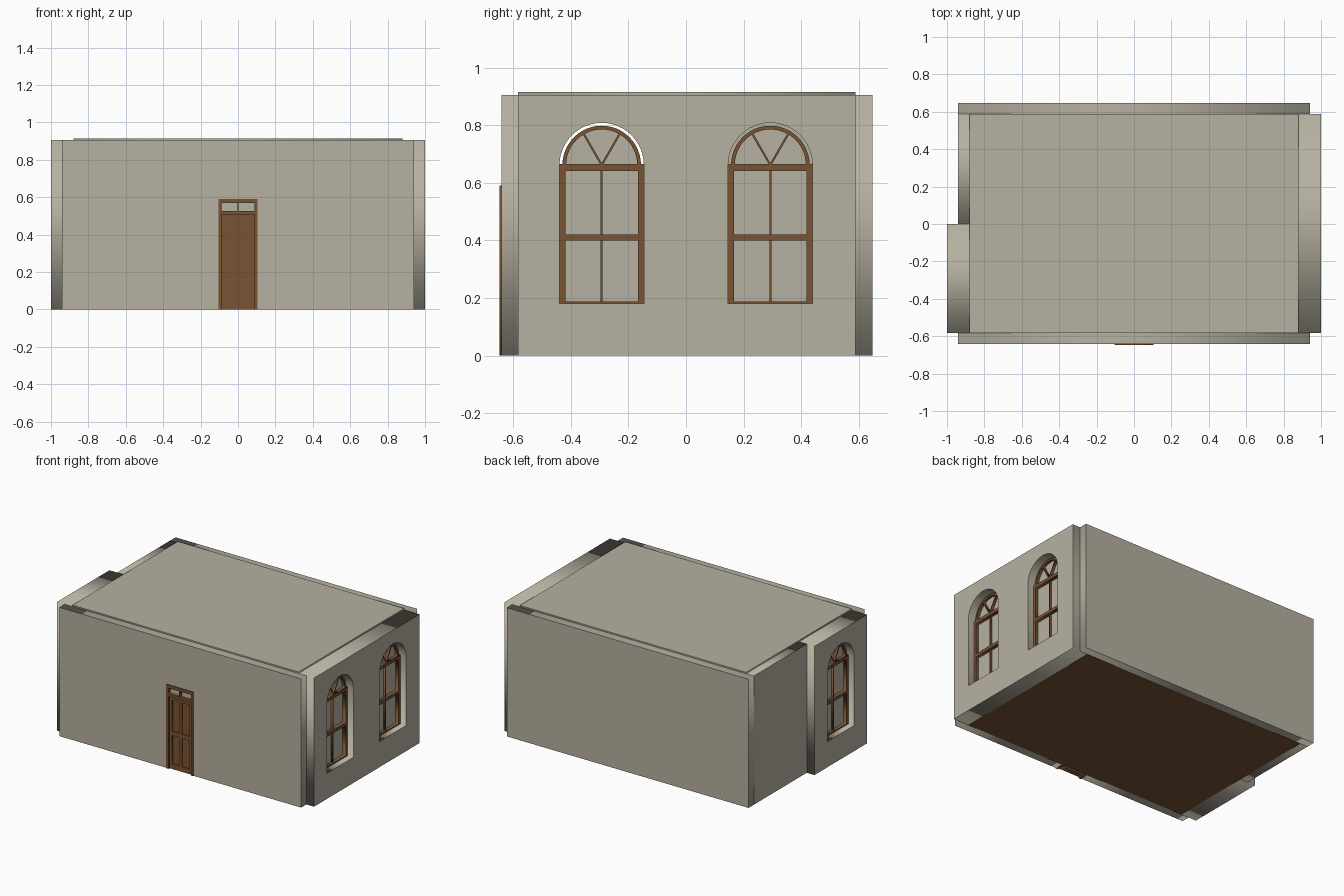
import bpy
from math import sin, cos, pi
from mathutils import Matrix

cube = bpy.data.objects.get("Cube")
if cube:
    bpy.data.objects.remove(cube, do_unlink=True)


def material(name, rgb):
    m = bpy.data.materials.new(name)
    m.use_nodes = True
    m.diffuse_color = (*rgb, 1)
    bsdf = m.node_tree.nodes["Principled BSDF"]
    bsdf.inputs["Base Color"].default_value = (*rgb, 1)
    bsdf.inputs["Roughness"].default_value = 0.8
    return m


PLASTER = material("warm grey plaster", (0.468, 0.44, 0.356))
WOOD = material("brown wood", (0.19, 0.088, 0.034))

# Plate axes: drawn in y-z and extruded along x, drawn in x-z, or drawn in x-y
SIDE = Matrix(((0, 0, 1), (1, 0, 0), (0, 1, 0)))
FRONT = Matrix(((1, 0, 0), (0, 0, -1), (0, 1, 0)))
FLAT = Matrix.Identity(3)


def plate(name, loops, axes, lo, hi, mat):
    """Flat outline with holes, extruded between two positions on its normal axis."""
    curve = bpy.data.curves.new(name, 'CURVE')
    curve.dimensions = '2D'
    curve.fill_mode = 'BOTH'
    curve.extrude = (hi - lo) / 2
    for loop in loops:
        spline = curve.splines.new('POLY')
        spline.points.add(len(loop) - 1)
        for point, (u, v) in zip(spline.points, loop):
            point.co = (u, v, 0, 1)
        spline.use_cyclic_u = True
    curve.materials.append(mat)
    obj = bpy.data.objects.new(name, curve)
    bpy.context.collection.objects.link(obj)
    normal = axes.col[2]
    sign = sum(normal)
    obj.matrix_world = Matrix.Translation(normal * sign * (lo + hi) / 2) @ axes.to_4x4()
    bpy.ops.object.select_all(action='DESELECT')
    obj.select_set(True)
    bpy.context.view_layer.objects.active = obj
    bpy.ops.object.convert(target='MESH')
    return bpy.context.object


def rect(u0, u1, v0, v1):
    return [(u0, v0), (u1, v0), (u1, v1), (u0, v1)]


def arc(c, v, r, a0, a1, steps):
    return [(c + r * cos(a0 + (a1 - a0) * i / steps),
             v + r * sin(a0 + (a1 - a0) * i / steps)) for i in range(steps + 1)]


# Main sizes
IN_X, MID_X, OUT_X = 0.88, 0.94, 1.0
Y_FRONT, Y_IN_F, Y_IN_B, Y_BACK = -0.642, -0.583, 0.589, 0.648
H, SILL, SPRING, R = 0.905, 0.18, 0.662, 0.1465
WIN_Y = 0.293


def arched_opening(c):
    return [(c - R, SILL), (c + R, SILL)] + arc(c, SPRING, R, 0, pi, 24)


def fan_hole(c, v, r, a0, a1, w):
    """Sector of a fanlight, inset by half the bar width."""
    half, mid = (a1 - a0) / 2, (a0 + a1) / 2
    d = w / sin(half)
    return ([(c + d * cos(mid), v + d * sin(mid))]
            + arc(c, v, r, a0 + w / r, a1 - w / r, 8))


def window(name, c, side):
    def part(label, loops, near, far, mat):
        lo, hi = sorted((side * near, side * far))
        plate(name + "_" + label, loops, SIDE, lo, hi, mat)

    stile, rail, bar = 0.02, 0.41, 0.0035
    top = SPRING - 0.02
    # Casing with an upper and a lower opening
    part("casing", [rect(c - R, c + R, SILL, SPRING + 0.003),
                    rect(c - R + stile, c + R - stile, SILL + 0.008, rail - 0.011),
                    rect(c - R + stile, c + R - stile, rail + 0.011, top)],
         0.90, 0.955, WOOD)
    part("centre_bar", [rect(c - bar, c + bar, SILL, top)], 0.915, 0.945, WOOD)
    # Fanlight with two spokes
    ring = R - 0.01
    holes = [fan_hole(c, SPRING, ring - 0.013, k * pi / 3, (k + 1) * pi / 3, bar)
             for k in range(3)]
    part("fanlight", [arc(c, SPRING, ring, 0, pi, 24)] + holes, 0.905, 0.95, WOOD)
    # Panes
    part("lower_pane", [rect(c - R + 0.01, c + R - 0.01, SILL + 0.004, top + 0.01)],
         0.925, 0.931, PLASTER)
    part("fan_pane", [arc(c, SPRING, ring - 0.006, 0, pi, 24)], 0.925, 0.931, PLASTER)


# Side walls
plate("window_wall_two", [rect(Y_IN_F, Y_IN_B, 0, H),
                          arched_opening(-WIN_Y), arched_opening(WIN_Y)],
      SIDE, IN_X, OUT_X, PLASTER)
plate("window_wall_one", [rect(Y_IN_F, 0, 0, H), arched_opening(-WIN_Y)],
      SIDE, -OUT_X, -IN_X, PLASTER)
plate("plain_side_wall", [rect(0, Y_IN_B, 0, H)], SIDE, -MID_X, -IN_X, PLASTER)
for label, c, side in (("front_left_window", -WIN_Y, 1),
                       ("back_left_window", WIN_Y, 1),
                       ("front_right_window", -WIN_Y, -1)):
    window(label, c, side)

# Front wall with its doorway, and back wall
DW, DH = 0.1, 0.583
plate("front_wall", [[(-MID_X, 0), (-DW, 0), (-DW, DH), (DW, DH), (DW, 0),
                      (MID_X, 0), (MID_X, H), (-MID_X, H)]],
      FRONT, Y_FRONT, Y_IN_F, PLASTER)
plate("back_wall", [rect(-MID_X, MID_X, 0, H)], FRONT, Y_IN_B, Y_BACK, PLASTER)

# Floor and roof slab
plate("floor", [rect(-IN_X, IN_X, Y_IN_F, Y_IN_B)], FLAT, 0, 0.015, WOOD)
plate("roof_slab", [rect(-IN_X, IN_X, Y_IN_F, Y_IN_B)], FLAT, 0.87, 0.915, PLASTER)

# Door casing with a two-light transom
CW, LW = 0.105, 0.087
plate("door_casing", [[(-CW, 0), (-LW, 0), (-LW, 0.508), (LW, 0.508), (LW, 0),
                       (CW, 0), (CW, 0.59), (-CW, 0.59)],
                      rect(-LW, -0.004, 0.526, 0.568),
                      rect(0.004, LW, 0.526, 0.568)],
      FRONT, -0.648, Y_IN_F, WOOD)
plate("transom_pane", [rect(-0.09, 0.09, 0.52, 0.574)], FRONT, -0.627, -0.622, PLASTER)

# Four-panel door leaf
panels = [rect(u, u + 0.058, v0, v1) for u in (-0.067, 0.009)
          for v0, v1 in ((0.035, 0.235), (0.265, 0.485))]
plate("door_leaf", [rect(-LW, LW, 0, 0.51)] + panels, FRONT, -0.636, -0.6, WOOD)
plate("door_panels", [rect(-LW + 0.005, LW - 0.005, 0.01, 0.5)],
      FRONT, -0.628, -0.608, WOOD)
